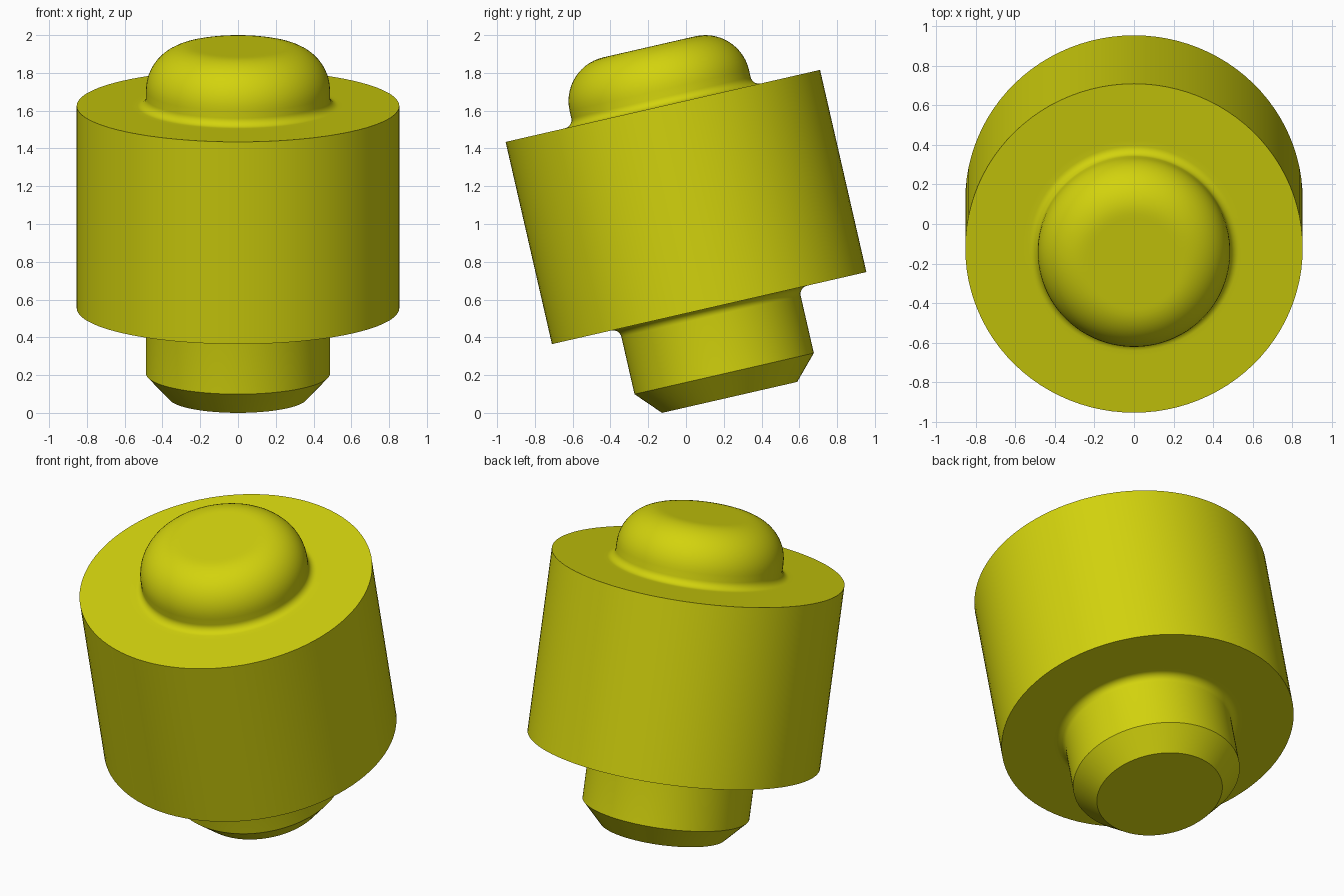
import bpy, bmesh, math

if "Cube" in bpy.data.objects:
    bpy.data.objects.remove(bpy.data.objects["Cube"])

TILT = math.radians(12.9)
CENTRE_Z = 1.09
SIDES = 96

yellow = bpy.data.materials.new("yellow")
yellow.diffuse_color = (0.65, 0.65, 0.004, 1)
yellow.use_nodes = True
yellow.node_tree.nodes["Principled BSDF"].inputs["Base Color"].default_value = yellow.diffuse_color


def arc(cr, cz, radius, start, end, steps):
    """Points of an arc in the (radius, height) plane, angles in degrees."""
    pts = []
    for i in range(steps + 1):
        a = math.radians(start + (end - start) * i / steps)
        pts.append((cr + radius * math.cos(a), cz + radius * math.sin(a)))
    return pts


def lathe(name, profile):
    """Turn a profile around the tilted axis into a closed solid."""
    bm = bmesh.new()
    verts = [bm.verts.new((r, 0, z)) for r, z in profile]
    edges = [bm.edges.new(pair) for pair in zip(verts, verts[1:])]
    bmesh.ops.spin(bm, geom=verts + edges, cent=(0, 0, 0), axis=(0, 0, 1),
                   angle=math.tau, steps=SIDES)
    bmesh.ops.remove_doubles(bm, verts=bm.verts, dist=1e-4)
    bmesh.ops.recalc_face_normals(bm, faces=bm.faces)
    mesh = bpy.data.meshes.new(name)
    bm.to_mesh(mesh)
    bm.free()
    mesh.materials.append(yellow)
    obj = bpy.data.objects.new(name, mesh)
    bpy.context.collection.objects.link(obj)
    obj.location = (0, 0, CENTRE_Z)
    obj.rotation_euler = (TILT, 0, 0)
    bpy.ops.object.select_all(action='DESELECT')
    obj.select_set(True)
    bpy.context.view_layer.objects.active = obj
    bpy.ops.object.shade_smooth_by_angle(angle=math.radians(25))
    return obj


BODY_R, HALF = 0.854, 0.549
STEM_R, FILLET = 0.487, 0.045
DOME_TOP, DOME_ARC = 0.87, 0.237

# chamfered lower stem
profile = [(0, -1.034), (0.367, -1.034), (STEM_R, -0.905)]
# fillet under the body
profile += arc(STEM_R + FILLET, -HALF - FILLET, FILLET, 180, 90, 8)
# main drum
profile += [(0.56, -HALF), (BODY_R, -HALF), (BODY_R, HALF), (0.56, HALF)]
# fillet above the body
profile += arc(STEM_R + FILLET, HALF + FILLET, FILLET, 270, 180, 8)
# rounded button with a flat top
profile += arc(STEM_R - DOME_ARC, DOME_TOP - DOME_ARC, DOME_ARC, 0, 90, 14)
profile += [(0.23, DOME_TOP), (0, DOME_TOP)]

lathe("tilted_drum_with_button_and_stem", profile)
